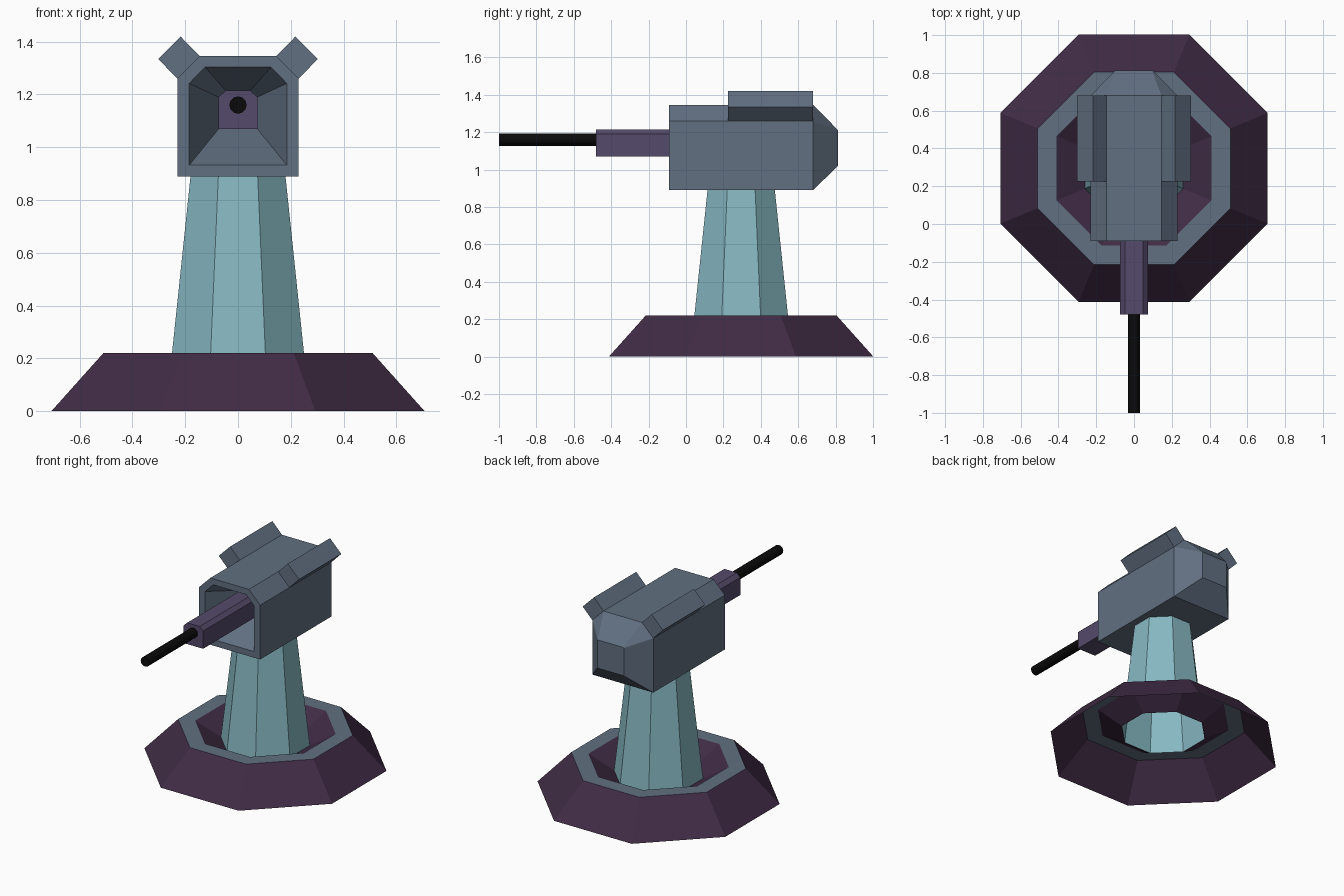
import bpy, bmesh, math

if "Cube" in bpy.data.objects:
    bpy.data.objects.remove(bpy.data.objects["Cube"])

CY = 0.295          # y of the pedestal axis


def material(name, rgb):
    m = bpy.data.materials.new(name)
    m.diffuse_color = (*rgb, 1)
    m.use_nodes = True
    m.node_tree.nodes["Principled BSDF"].inputs["Base Color"].default_value = m.diffuse_color
    return m


slate = material("slate", (0.12, 0.16, 0.22))
plum = material("plum", (0.052, 0.025, 0.06))
teal = material("teal", (0.24, 0.48, 0.54))
violet = material("violet", (0.09, 0.068, 0.145))
black = material("black", (0.003, 0.003, 0.003))


def loft(name, rings, mats, band_mats=None, cap_start=False, cap_end=False):
    """Skin a list of equal-length point rings with flat quads."""
    bm = bmesh.new()
    vr = [[bm.verts.new(p) for p in ring] for ring in rings]
    n = len(vr[0])
    for b, (r0, r1) in enumerate(zip(vr, vr[1:])):
        for i in range(n):
            j = (i + 1) % n
            f = bm.faces.new((r0[i], r0[j], r1[j], r1[i]))
            f.material_index = band_mats[b] if band_mats else 0
    if cap_start:
        bm.faces.new(vr[0])
    if cap_end:
        bm.faces.new(vr[-1])
    bmesh.ops.recalc_face_normals(bm, faces=bm.faces)
    me = bpy.data.meshes.new(name)
    bm.to_mesh(me)
    bm.free()
    for m in mats:
        me.materials.append(m)
    ob = bpy.data.objects.new(name, me)
    bpy.context.collection.objects.link(ob)
    return ob


def octagon(apothem, z):
    r = apothem / math.cos(math.pi / 8)
    return [(r * math.cos(a), CY + r * math.sin(a), z)
            for a in (math.pi / 8 + i * math.pi / 4 for i in range(8))]


def arch(y, half_w, top_w, z0, z_side, z1):
    """Box section with chamfered upper corners, in the xz plane."""
    half = [(half_w, z0), (half_w, z_side), (top_w, z1)]
    pts = half + [(-x, z) for x, z in reversed(half)]
    return [(x, y, z) for x, z in pts]


# Base: outer slope, flat rim, inner bowl
loft("base",
     [octagon(0.707, 0), octagon(0.51, 0.22), octagon(0.41, 0.22), octagon(0.26, 0.125)],
     [plum, slate], band_mats=[0, 1, 0])

# Tapered column
loft("column", [octagon(0.26, 0.125), octagon(0.18, 0.89)], [teal])

# Housing: tapered back, body, front frame and funnel recess
BLOCK = (0.073, 0.047, 1.07, 1.19, 1.215)
loft("housing",
     [arch(0.812, 0.10, 0.096, 1.02, 1.208, 1.212),
      arch(0.68, 0.23, 0.145, 0.89, 1.26, 1.345),
      arch(-0.09, 0.23, 0.145, 0.89, 1.26, 1.345),
      arch(-0.09, 0.185, 0.125, 0.932, 1.242, 1.304),
      arch(0.15, *BLOCK)],
     [slate], cap_start=True)

# Barrel block emerging from the recess
loft("barrel_block", [arch(-0.48, *BLOCK), arch(0.15, *BLOCK)], [violet],
     cap_start=True, cap_end=True)

# Slanted boxes on the housing's chamfered edges
for side, s in (("left", -1), ("right", 1)):
    sec = [(0.145, 1.345), (0.23, 1.26), (0.302, 1.334), (0.217, 1.419)]
    loft(side + "_top_box", [[(s * x, y, z) for x, z in sec] for y in (0.225, 0.68)],
         [slate], cap_start=True, cap_end=True)

# Barrel rod
bpy.ops.mesh.primitive_cylinder_add(vertices=12, radius=0.033, depth=0.53,
                                    location=(0, -0.735, 1.16),
                                    rotation=(math.pi / 2, 0, 0))
rod = bpy.context.object
rod.name = "barrel_rod"
rod.data.materials.append(black)
